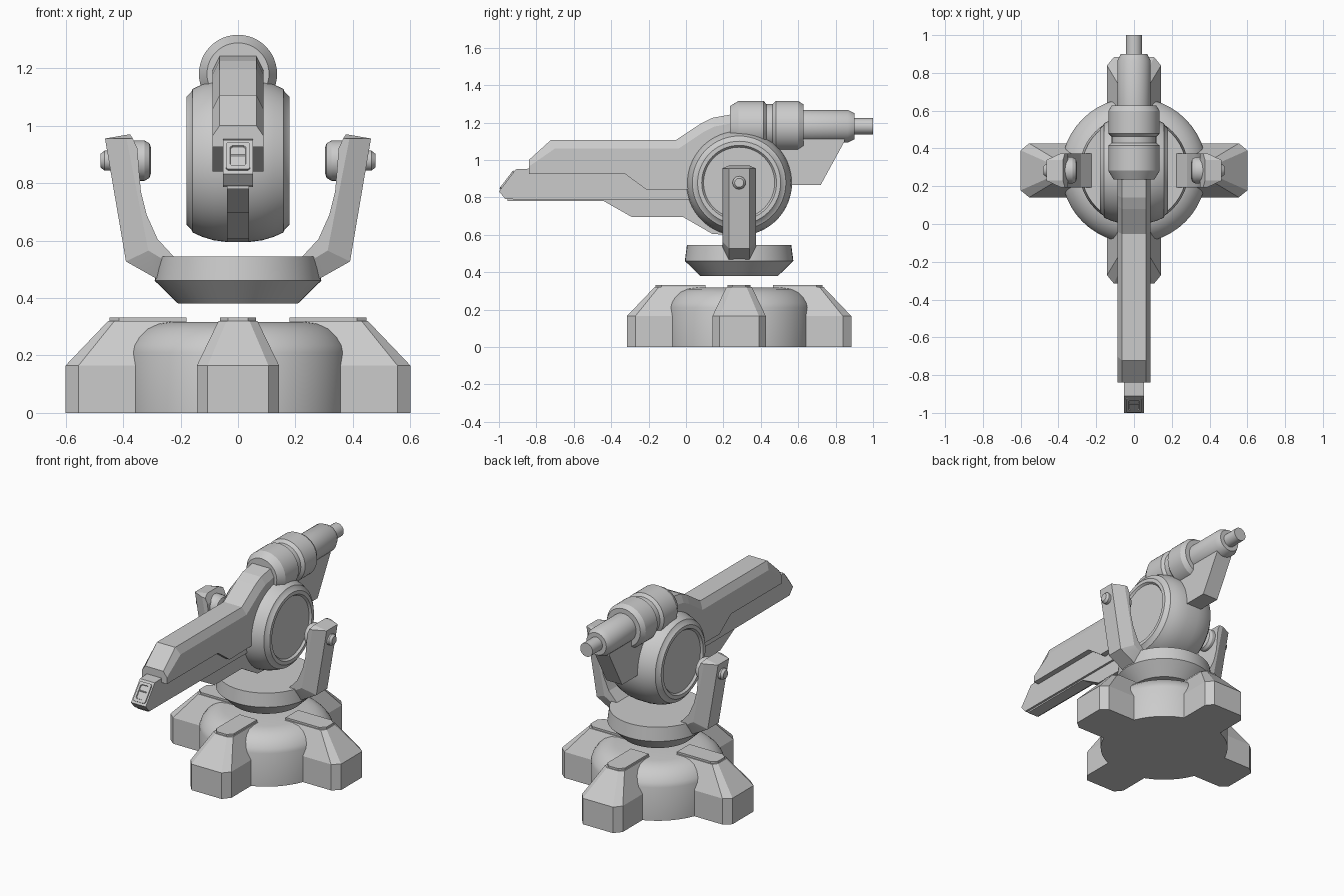
import bpy, bmesh
from math import cos, sin, tau, pi
from mathutils import Matrix, Vector

if "Cube" in bpy.data.objects:
    bpy.data.objects.remove(bpy.data.objects["Cube"])

CY = 0.284   # y of the turning axis
PZ = 0.878   # height of the pivot


def loft(name, rings, matrix=Matrix(), angle=30):
    """Skin matching rings of points and cap both ends."""
    bm = bmesh.new()
    vs = [[bm.verts.new(matrix @ Vector(p)) for p in ring] for ring in rings]
    n = len(vs[0])
    for a, b in zip(vs, vs[1:]):
        for i in range(n):
            j = (i + 1) % n
            bm.faces.new((a[i], a[j], b[j], b[i]))
    bm.faces.new(vs[0])
    bm.faces.new(vs[-1])
    bmesh.ops.remove_doubles(bm, verts=bm.verts, dist=1e-5)
    bmesh.ops.recalc_face_normals(bm, faces=bm.faces)
    me = bpy.data.meshes.new(name)
    bm.to_mesh(me)
    bm.free()
    ob = bpy.data.objects.new(name, me)
    bpy.context.collection.objects.link(ob)
    if angle:
        bpy.ops.object.select_all(action='DESELECT')
        ob.select_set(True)
        bpy.context.view_layer.objects.active = ob
        bpy.ops.object.shade_smooth_by_angle(angle=angle * pi / 180)
    return ob


def lathe(name, profile, matrix, seg=48):
    """Turn (radius, height) pairs around local z."""
    return loft(name, [[(r * cos(tau * i / seg), r * sin(tau * i / seg), h)
                        for i in range(seg)] for r, h in profile], matrix)


def slab(name, full, side, w_full, w_side):
    """Side-view (y, z) outline with chamfered flanks."""
    ring = lambda pts, x: [(x, y, z) for y, z in pts]
    return loft(name, [ring(side, -w_side), ring(full, -w_full),
                       ring(full, w_full), ring(side, w_side)], angle=0)


def plate(name, pts, w):
    return loft(name, [[(x, y, z) for y, z in pts] for x in (-w, w)], angle=0)


AXIS = Matrix.Translation((0, CY, 0))
PIVOT = Matrix.Translation((0, CY, PZ))
TO_X = Matrix.Rotation(pi / 2, 4, 'Y')
TO_Y = Matrix.Rotation(-pi / 2, 4, 'X')

# Base drum with rounded shoulder
lathe("base_drum", [(.385, 0), (.385, .21), (.376, .235), (.355, .265),
                    (.325, .292), (.285, .31), (.24, .317)], AXIS)


# Four chamfered feet with top pads
def foot_ring(r, c, w, wf, z):
    return [(.18, -w, z), (c, -w, z), (r, -wf, z), (r, wf, z), (c, w, z), (.18, w, z)]


for k in range(4):
    m = AXIS @ Matrix.Rotation(k * pi / 2, 4, 'Z')
    loft(f"foot_{k + 1}", [foot_ring(.6, .555, .143, .106, 0),
                           foot_ring(.6, .555, .143, .106, .165),
                           foot_ring(.452, .43, .068, .04, .32)], m, 0)
    loft(f"foot_pad_{k + 1}", [foot_ring(.447, .415, .062, .035, .30),
                               foot_ring(.447, .415, .062, .035, .332)], m, 0)

# Swivel ring above the base
lathe("swivel_ring", [(.208, .38), (.29, .46), (.279, .545)], AXIS)

# Yoke arms with pivot hubs and outer bolts
full = [(.22, .54), (.28, .605), (.318, .69), (.338, .77), (.345, .85), (.35, .92),
        (.376, .97), (.463, .955), (.39, .527), (.285, .468), (.22, .47)]
flank = full[:6] + [(.366, .955), (.388, .955), (.312, .565), (.262, .535), (.22, .53)]
for s, side in ((1, "right"), (-1, "left")):
    ring = lambda pts, y: [(s * x, CY + y, z) for x, z in pts]
    loft(f"yoke_arm_{side}", [ring(flank, -.09), ring(full, -.055),
                              ring(full, .055), ring(flank, .09)], angle=15)
    m = PIVOT @ Matrix.Rotation(s * pi / 2, 4, 'Y')
    lathe(f"pivot_hub_{side}", [(.045, .303), (.06, .308), (.07, .325), (.07, .395)], m, 32)
    lathe(f"pivot_bolt_{side}", [(.035, .41), (.035, .464), (.024, .478)], m, 24)

# Round pod body with recessed side discs
half = [(.16, .167), (.19, .167), (.2, .18), (.222, .18), (.24, .162), (.25, .158),
        (.265, .125), (.277, .085), (.283, .04)]
lathe("pod_body", [(r, -h) for r, h in half] + half[::-1], PIVOT @ TO_X, 64)

# Long upper housing with chamfered top
under = [(.45, .85), (-.21, .84), (-.326, .925), (-.84, .925)]
slab("upper_housing",
     under + [(-.84, 1.0), (-.722, 1.107), (-.053, 1.107), (.08, 1.195), (.14, 1.225),
              (.235, 1.242), (.45, 1.2)],
     under + [(-.84, .965), (-.702, 1.06), (-.04, 1.06), (.095, 1.15), (.15, 1.178),
              (.24, 1.195), (.45, 1.15)], .064, .088)

# Inner barrel, lower keel and rear strut
plate("barrel", [(-.965, .79), (-1, .832), (-.91, .95), (-.8, .955), (.2, .95), (.2, .785)], .052)
plate("keel", [(-.955, .78), (-.44, .78), (-.29, .695), (-.016, .695), (.14, .605),
               (.284, .594), (.284, .9), (-.955, .9)], .038)
plate("rear_strut", [(.4, .866), (.72, .866), (.848, 1.1), (.848, 1.16), (.4, 1.16)], .055)

# Slanted muzzle frame with sunken opening
u = Vector((0, .09, .118)).normalized()
n = Vector((0, -u.z, u.y))
mid = Vector((0, -.955, .891))


def muzzle_ring(w, h, d):
    c = .008
    pts = [(-w, c - h), (c - w, -h), (w - c, -h), (w, c - h),
           (w, h - c), (w - c, h), (c - w, h), (-w, h - c)]
    return [Vector((x, 0, 0)) + mid + u * t + n * d for x, t in pts]


loft("muzzle_frame", [muzzle_ring(.042, .06, -.01), muzzle_ring(.042, .06, .008),
                      muzzle_ring(.028, .044, .008), muzzle_ring(.026, .042, .002)], angle=0)

# Stepped cylinder on top with a rear tip
lathe("top_cylinder", [(.108, .235), (.136, .282), (.136, .415), (.118, .43), (.118, .462),
                       (.136, .48), (.136, .598), (.118, .627), (.088, .627), (.088, .865),
                       (.07, .9), (.043, .9), (.043, 1.0)],
      Matrix.Translation((0, 0, 1.18)) @ TO_Y)
